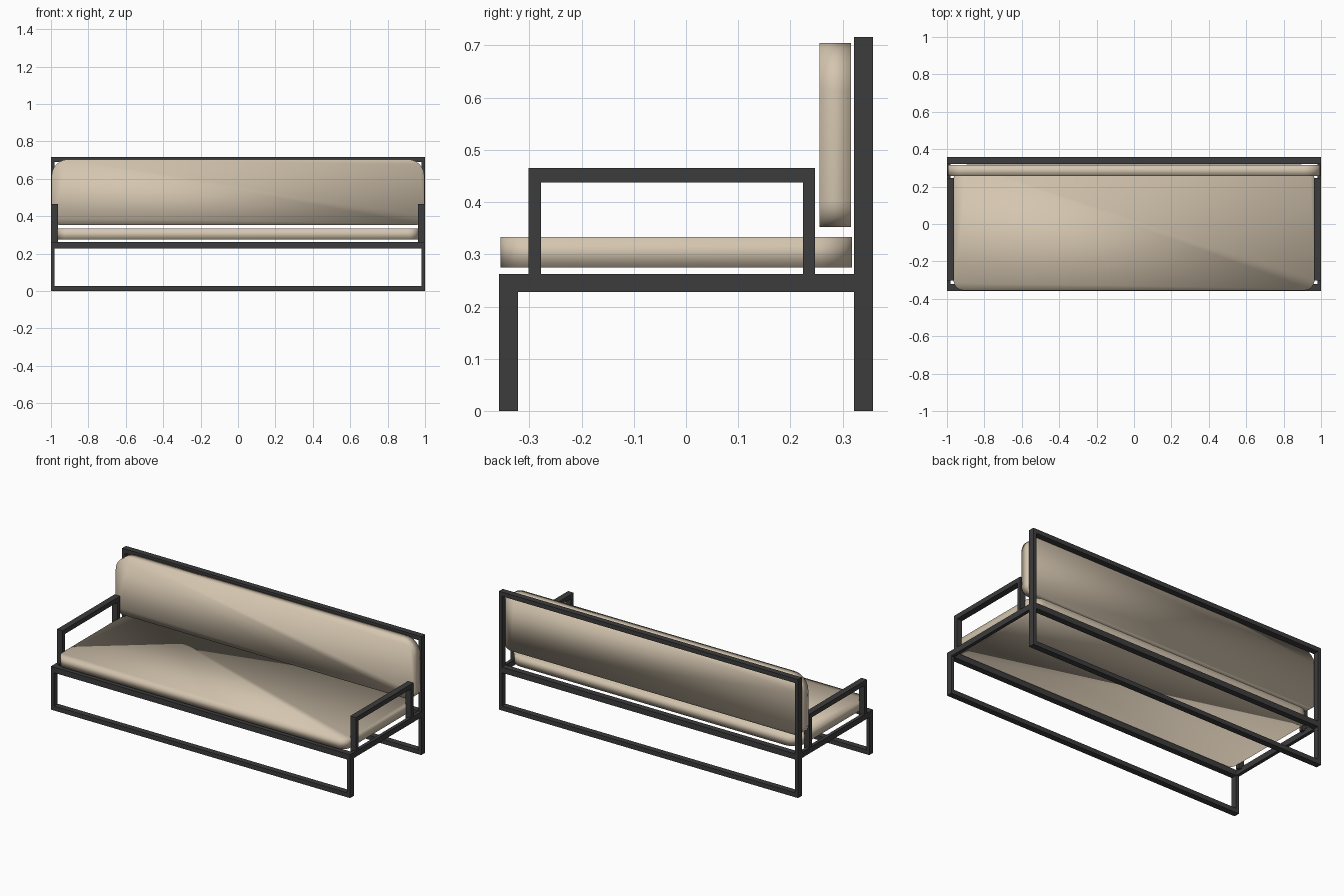
import bpy
import bmesh
from math import sin, cos, pi
from mathutils import Vector

cube = bpy.data.objects.get("Cube")
if cube:
    bpy.data.objects.remove(cube, do_unlink=True)


def material(name, color):
    m = bpy.data.materials.new(name)
    m.use_nodes = True
    m.diffuse_color = color
    bsdf = m.node_tree.nodes["Principled BSDF"]
    bsdf.inputs["Base Color"].default_value = color
    bsdf.inputs["Roughness"].default_value = 0.7
    return m


METAL = material("charcoal metal", (0.045, 0.045, 0.045, 1))
FABRIC = material("beige fabric", (0.66, 0.56, 0.43, 1))


def finish(name, bm, mat):
    mesh = bpy.data.meshes.new(name)
    bm.to_mesh(mesh)
    bm.free()
    mesh.materials.append(mat)
    obj = bpy.data.objects.new(name, mesh)
    bpy.context.collection.objects.link(obj)
    return obj


def bar(name, x, y, z):
    """Square tube filling the given (low, high) ranges."""
    bm = bmesh.new()
    bmesh.ops.create_cube(bm, size=1)
    for v in bm.verts:
        v.co = Vector([(lo + hi) / 2 + c * (hi - lo)
                       for c, (lo, hi) in zip(v.co, (x, y, z))])
    return finish(name, bm, METAL)


def cushion(name, half_width, low, high, r_low, r_high, place, depth):
    """Slab with a rounded-rectangle outline, shaded smooth all over."""
    bm = bmesh.new()
    steps = 6
    corners = [(1, high, r_high, 0), (-1, high, r_high, 1),
               (-1, low, r_low, 2), (1, low, r_low, 3)]
    outline = []
    for side, edge, r, quarter in corners:
        cx = side * (half_width - r)
        cv = edge - r if edge == high else edge + r
        for i in range(steps + 1):
            a = (quarter + i / steps) * pi / 2
            outline.append((cx + r * cos(a), cv + r * sin(a)))
    face = bm.faces.new([bm.verts.new(place(u, v)) for u, v in outline])
    out = bmesh.ops.extrude_face_region(bm, geom=[face])
    moved = [g for g in out["geom"] if isinstance(g, bmesh.types.BMVert)]
    bmesh.ops.translate(bm, verts=moved, vec=depth)
    bmesh.ops.recalc_face_normals(bm, faces=bm.faces)
    for f in bm.faces:
        f.smooth = True
    return finish(name, bm, FABRIC)


FRONT, BACK = (-0.358, -0.322), (0.322, 0.358)
SEAT_Z = (0.228, 0.262)
INNER = (-0.98, 0.98)

# Long rails across the front and back
for label, y in (("front", FRONT), ("back", BACK)):
    bar(label + "_floor_rail", INNER, y, (0, 0.027))
    bar(label + "_seat_rail", INNER, y, SEAT_Z)
bar("back_top_rail", INNER, BACK, (0.69, 0.716))

# Legs, side rails and armrests on both sides
for side, s in (("left", 1), ("right", -1)):
    def span(a, b):
        return tuple(sorted((s * a, s * b)))
    thin, wide = span(0.98, 1.0), span(0.962, 0.999)
    bar(side + "_front_leg", thin, FRONT, (0, 0.262))
    bar(side + "_back_post", thin, BACK, (0, 0.716))
    bar(side + "_seat_rail", thin, (-0.322, 0.322), SEAT_Z)
    bar(side + "_arm_front_post", wide, (-0.301, -0.278), (0.25, 0.437))
    bar(side + "_arm_back_post", wide, (0.224, 0.247), (0.25, 0.437))
    bar(side + "_armrest", wide, (-0.301, 0.247), (0.437, 0.465))

# Cushions
cushion("seat_cushion", 0.965, -0.355, 0.318, 0.055, 0.08,
        lambda u, v: (u, v, 0.275), (0, 0, 0.058))
cushion("back_cushion", 0.997, 0.352, 0.704, 0.05, 0.09,
        lambda u, v: (u, 0.256, v), (0, 0.06, 0))
